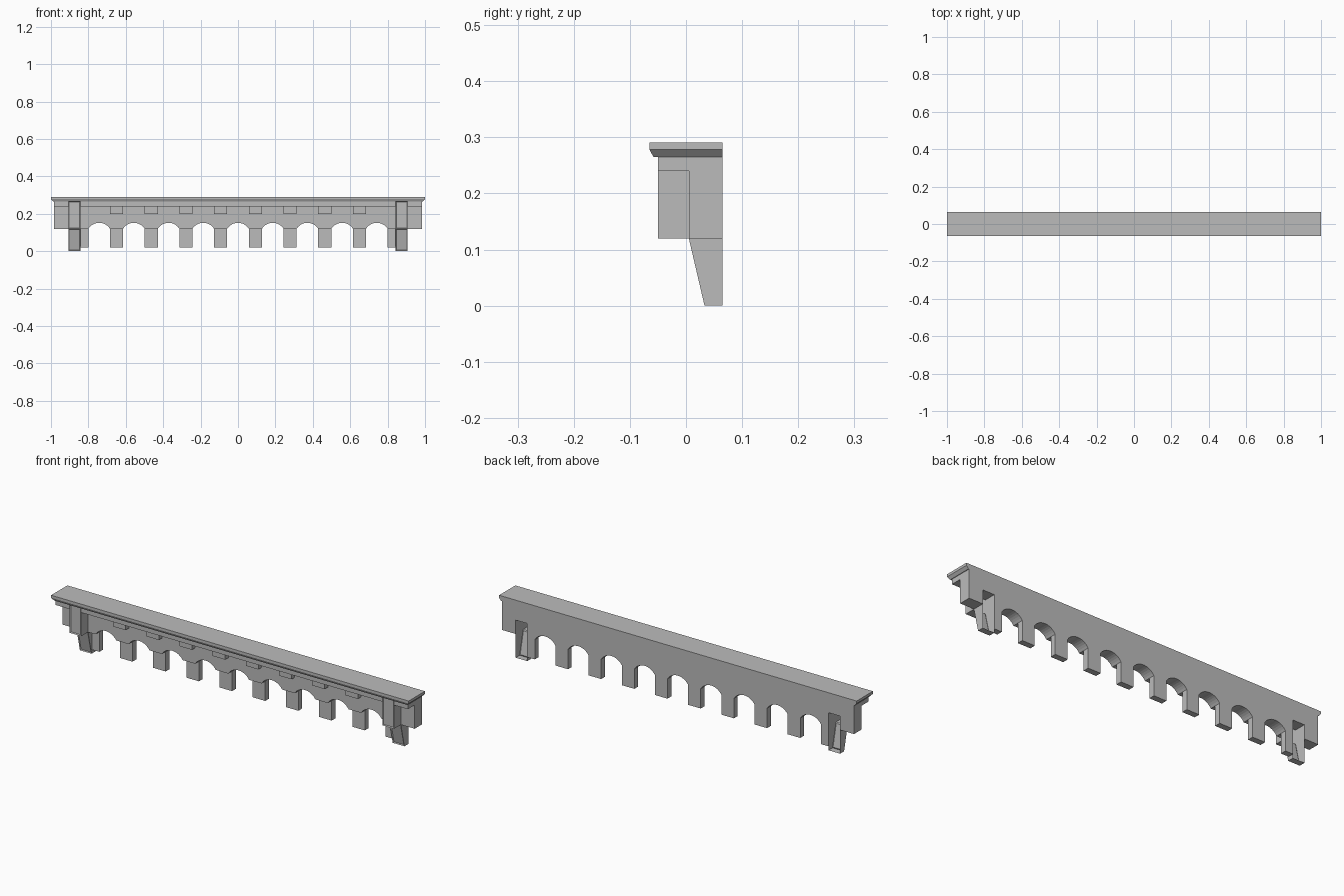
import bpy, bmesh, math

cube = bpy.data.objects.get("Cube")
if cube:
    bpy.data.objects.remove(cube, do_unlink=True)

stone = bpy.data.materials.new("grey_stone")
stone.use_nodes = True
GREY = (0.5, 0.5, 0.5, 1)
stone.diffuse_color = GREY
stone.node_tree.nodes["Principled BSDF"].inputs["Base Color"].default_value = GREY

BACK, WALL, PIER, LEDGE = 0.065, 0.005, 0.035, -0.05
END, SPRING, TOP = 0.985, 0.12, 0.267
B_IN, B_OUT = 0.8425, 0.9075          # bracket sides
STEP, HALF = 0.1856, 0.035            # pier spacing and half width


def finish(name, bm):
    bmesh.ops.recalc_face_normals(bm, faces=bm.faces)
    mesh = bpy.data.meshes.new(name)
    bm.to_mesh(mesh)
    bm.free()
    mesh.materials.append(stone)
    ob = bpy.data.objects.new(name, mesh)
    bpy.context.collection.objects.link(ob)
    return ob


def prism(points, offset):
    """Extrude a closed outline along an offset vector."""
    bm = bmesh.new()
    face = bm.faces.new([bm.verts.new(p) for p in points])
    ext = bmesh.ops.extrude_face_region(bm, geom=[face], use_keep_orig=True)
    verts = [v for v in ext["geom"] if isinstance(v, bmesh.types.BMVert)]
    bmesh.ops.translate(bm, verts=verts, vec=offset)
    bmesh.ops.recalc_face_normals(bm, faces=bm.faces)
    return bm


def box(name, x0, x1, y0, y1, z0, z1):
    outline = [(x0, y0, z0), (x1, y0, z0), (x1, y0, z1), (x0, y0, z1)]
    return finish(name, prism(outline, (0, y1 - y0, 0)))


# Wall with a scalloped lower edge and a slot behind each bracket
centers = [(i - 4.5) * STEP for i in range(10)]
outline = [(-END, TOP), (-END, SPRING), (-B_OUT, SPRING), (-B_OUT, 0.19),
           (-B_IN, 0.19), (-B_IN, SPRING)]
rise, span = 0.032, STEP / 2 - HALF
radius = (span ** 2 + rise ** 2) / (2 * rise)
sweep = math.asin(span / radius)
for a, b in zip(centers, centers[1:]):
    for k in range(13):
        t = sweep * (k / 6 - 1)
        outline.append(((a + b) / 2 + radius * math.sin(t),
                        SPRING + rise - radius * (1 - math.cos(t))))
outline += [(B_IN, SPRING), (B_IN, 0.19), (B_OUT, 0.19), (B_OUT, SPRING),
            (END, SPRING), (END, TOP)]
finish("arched_wall", prism([(x, WALL, z) for x, z in outline], (0, BACK - WALL, 0)))

# Recessed piers under the arches and small corbels under the ledge
for c in centers:
    x0, x1 = max(c - HALF, -B_IN), min(c + HALF, B_IN)
    box("pier", x0, x1, PIER, BACK, 0.02, SPRING)
    if abs(c) < 0.8:
        box("corbel", x0, x1, -0.02, WALL, 0.2, 0.24)

# Ledge, interrupted by the brackets
for x0, x1 in ((-END, -B_OUT), (-B_IN, B_IN), (B_OUT, END)):
    box("ledge", x0, x1, LEDGE, WALL, 0.24, TOP)

# Hollow end brackets with recessed front panels
profile = [(LEDGE, TOP), (LEDGE, SPRING), (WALL, SPRING), (0.033, 0),
           (BACK, 0), (BACK, 0.19), (WALL, 0.19), (WALL, TOP)]
for x in (-B_OUT, B_IN):
    bm = prism([(x, y, z) for y, z in profile], (B_OUT - B_IN, 0, 0))
    bm.normal_update()
    opened = [f for f in bm.faces if f.normal.y > 0.9
              or (f.normal.z > 0.9 and f.calc_center_median().z < 0.2)]
    bmesh.ops.delete(bm, geom=opened, context='FACES')
    fronts = [f for f in bm.faces if f.normal.y < -0.9]
    bmesh.ops.inset_individual(bm, faces=fronts, thickness=0.007, depth=-0.004)
    finish("bracket", bm)

# Cornice slab: straight top edge over a sloped underside
bm = bmesh.new()
rings = []
for z, x, y in ((0.265, 0.988, -0.058), (0.278, 1, -BACK), (0.291, 1, -BACK)):
    rings.append([bm.verts.new(p) for p in
                  ((-x, y, z), (x, y, z), (x, BACK, z), (-x, BACK, z))])
bm.faces.new(rings[0])
bm.faces.new(rings[-1])
for low, high in zip(rings, rings[1:]):
    for i in range(4):
        j = (i + 1) % 4
        bm.faces.new((low[i], low[j], high[j], high[i]))
finish("cornice", bm)
